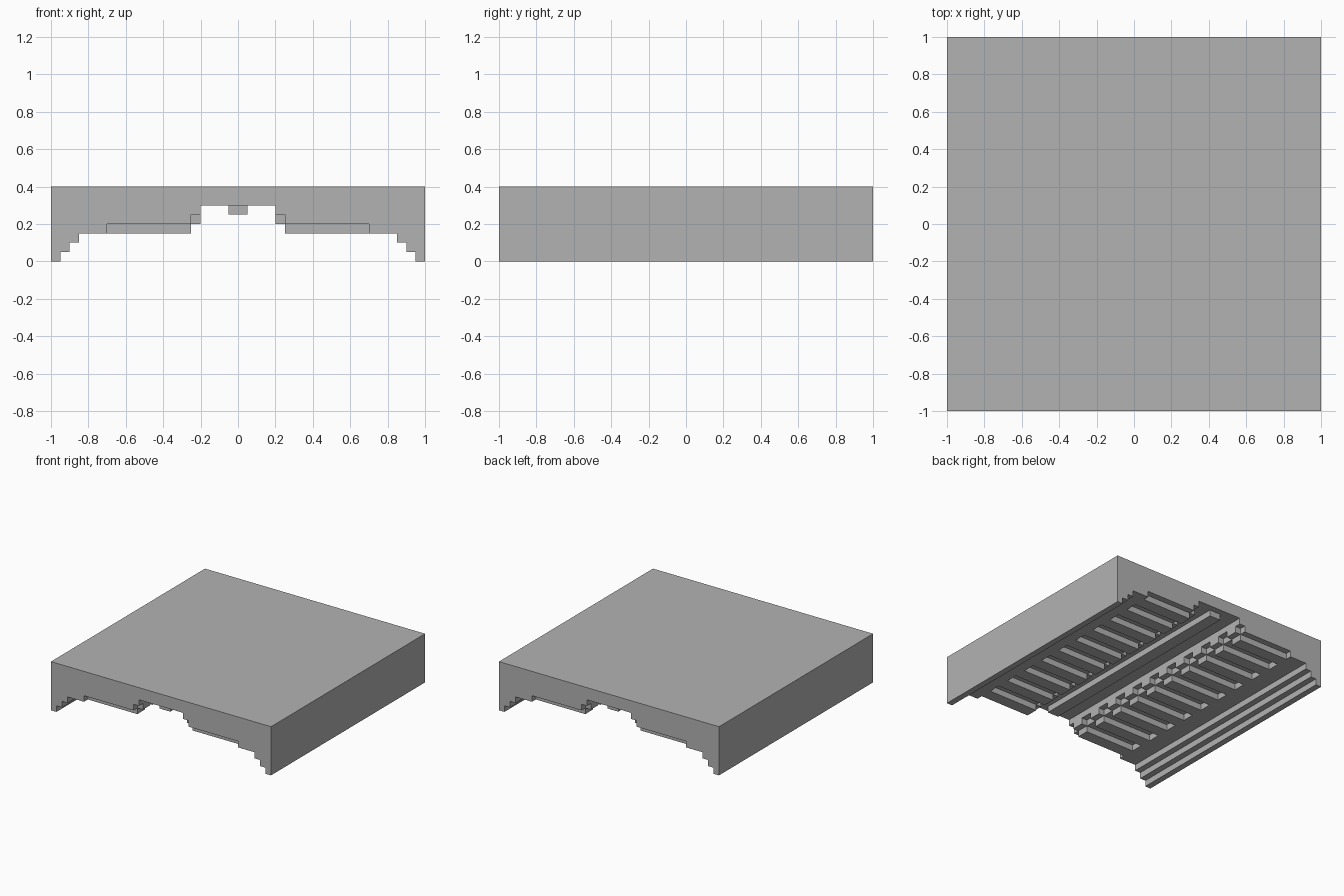
import bpy, bmesh

cube = bpy.data.objects.get("Cube")
if cube:
    bpy.data.objects.remove(cube, do_unlink=True)

# One plain grey for everything
grey = bpy.data.materials.new("plain_grey")
grey.use_nodes = True
colour = (0.45, 0.45, 0.45, 1)
grey.diffuse_color = colour
grey.node_tree.nodes["Principled BSDF"].inputs["Base Color"].default_value = colour

U = 0.05  # block unit


def add_object(name, bm):
    bmesh.ops.recalc_face_normals(bm, faces=bm.faces)
    mesh = bpy.data.meshes.new(name)
    bm.to_mesh(mesh)
    bm.free()
    mesh.materials.append(grey)
    obj = bpy.data.objects.new(name, mesh)
    bpy.context.collection.objects.link(obj)
    return obj


def box(name, x, y, z):
    """Box from (low, high) ranges given in block units."""
    bm = bmesh.new()
    bmesh.ops.create_cube(bm, size=1)
    for v in bm.verts:
        v.co = [U * (r[0] if c < 0 else r[1]) for c, r in zip(v.co, (x, y, z))]
    return add_object(name, bm)


# Ceiling slab: stepped half profile, mirrored and extruded front to back
half = [(20, 8), (20, 0), (19, 0), (19, 1), (18, 1), (18, 2), (17, 2), (17, 3),
        (14, 3), (14, 4), (5, 4), (5, 5), (4, 5), (4, 6)]
profile = half + [(-x, z) for x, z in reversed(half)]
bm = bmesh.new()
face = bm.faces.new([bm.verts.new((x * U, -1, z * U)) for x, z in profile])
extruded = bmesh.ops.extrude_face_region(bm, geom=[face])["geom"]
for v in extruded:
    if isinstance(v, bmesh.types.BMVert):
        v.co.y = 1
add_object("ceiling_slab", bm)

# Beam along the middle of the recess
box("centre_beam", (-1, 1), (-19, 19), (5, 6))

# Rows of slats with a small bracket at each inner end
for side, sign in (("left", 1), ("right", -1)):
    for i in range(10):
        y = (-19 + 4 * i, -17 + 4 * i)
        box(f"{side}_slat_{i + 1}", sorted((5 * sign, 14 * sign)), y, (3, 4))
        box(f"{side}_bracket_{i + 1}", sorted((4 * sign, 5 * sign)), y, (4, 5))
